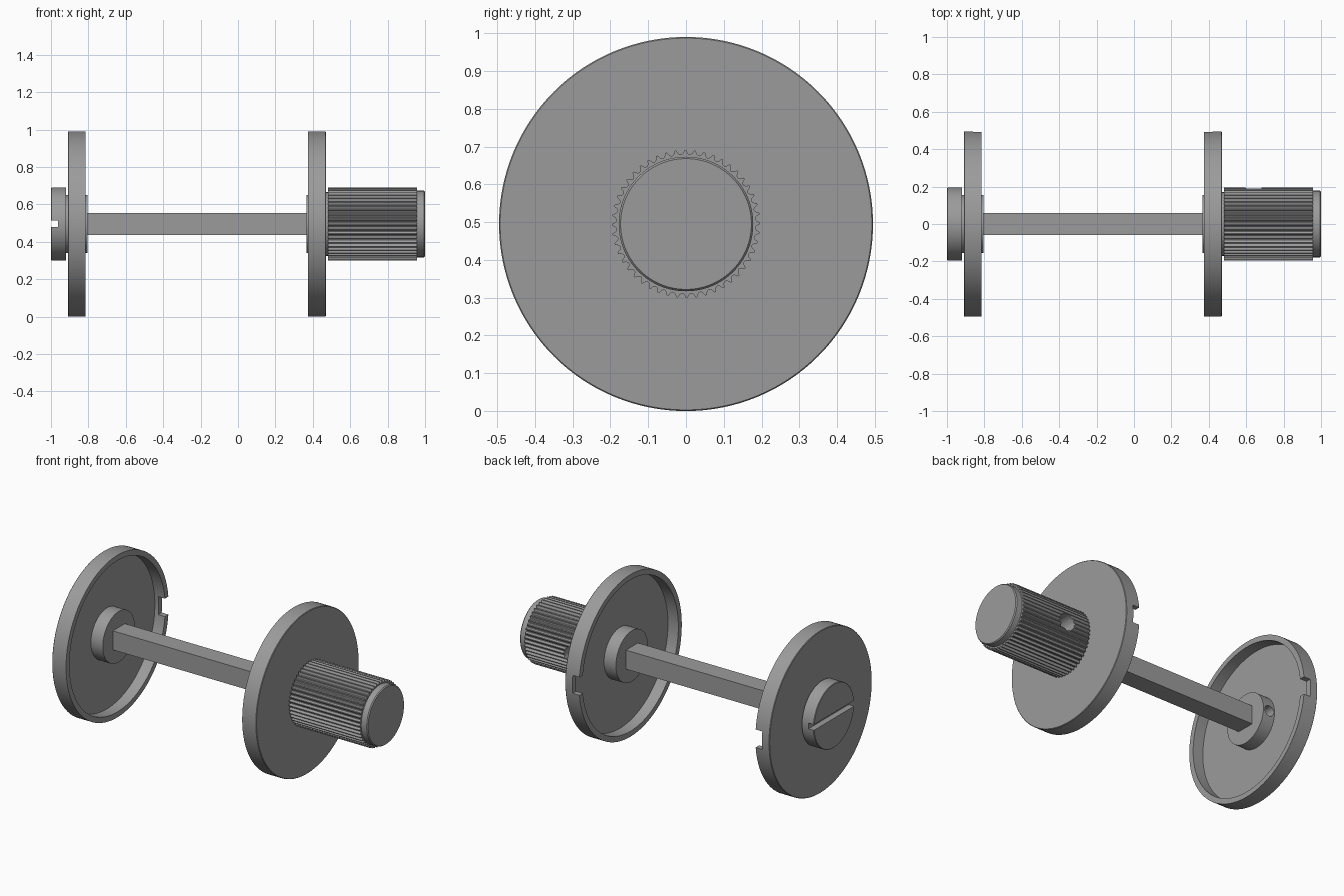
import bpy, bmesh, math
from mathutils import Matrix

if "Cube" in bpy.data.objects:
    bpy.data.objects.remove(bpy.data.objects["Cube"])

CZ = 0.495          # height of the spindle axis
RIBS = 48

grey = bpy.data.materials.new("metal grey")
grey.diffuse_color = (0.33, 0.33, 0.33, 1)
grey.use_nodes = True
grey.node_tree.nodes["Principled BSDF"].inputs["Base Color"].default_value = grey.diffuse_color


def finish(name, bm):
    bmesh.ops.recalc_face_normals(bm, faces=bm.faces[:])
    mesh = bpy.data.meshes.new(name)
    bm.to_mesh(mesh)
    bm.free()
    mesh.materials.append(grey)
    obj = bpy.data.objects.new(name, mesh)
    bpy.context.collection.objects.link(obj)
    return obj


def turned(name, profile, segs=128, groove=lambda t: 0):
    """Loft rings along x; each ring is (x, radius, groove depth)."""
    bm = bmesh.new()
    rings = []
    for x, r, depth in profile:
        ring = []
        for i in range(segs):
            a = 2 * math.pi * i / segs
            rr = r - depth * groove(i)
            ring.append(bm.verts.new((x, rr * math.cos(a), CZ + rr * math.sin(a))))
        rings.append(ring)
    for p, q in zip(rings, rings[1:]):
        for i in range(segs):
            j = (i + 1) % segs
            bm.faces.new((p[i], p[j], q[j], q[i]))
    bm.faces.new(rings[0])
    bm.faces.new(rings[-1])
    return finish(name, bm)


def box(name, lo, hi):
    bm = bmesh.new()
    size = [b - a for a, b in zip(lo, hi)]
    mid = [(a + b) / 2 for a, b in zip(lo, hi)]
    bmesh.ops.create_cube(bm, size=1, matrix=Matrix.Translation(mid) @ Matrix.Diagonal((*size, 1)))
    return finish(name, bm)


def drill(name, x, radius, y0, y1):
    bm = bmesh.new()
    place = Matrix.Translation((x, (y0 + y1) / 2, CZ)) @ Matrix.Rotation(math.pi / 2, 4, 'X')
    bmesh.ops.create_cone(bm, cap_ends=True, segments=32, radius1=radius, radius2=radius,
                          depth=y1 - y0, matrix=place)
    return finish(name, bm)


def cut(obj, cutter):
    mod = obj.modifiers.new("cut", 'BOOLEAN')
    mod.operation = 'DIFFERENCE'
    mod.solver = 'EXACT'
    mod.object = cutter
    bpy.context.view_layer.objects.active = obj
    bpy.ops.object.modifier_apply(modifier=mod.name)
    bpy.data.objects.remove(cutter)


def smooth(obj):
    bpy.ops.object.select_all(action='DESELECT')
    obj.select_set(True)
    bpy.context.view_layer.objects.active = obj
    bpy.ops.object.shade_smooth_by_angle(angle=math.radians(30))


# Dished flanges with hub boss, open sides facing each other
dish = [(-0.91, 0.492), (-0.907, 0.495), (-0.815, 0.495), (-0.815, 0.462),
        (-0.885, 0.462), (-0.885, 0.155), (-0.805, 0.155)]
left_flange = turned("left_flange", [(x, r, 0) for x, r in dish])
right_flange = turned("right_flange", [(-0.44 - x, r, 0) for x, r in dish])

# Rim notches at the back, and the set screw hole in the left boss
cut(left_flange, box("cutter", (-0.86, 0.4, CZ - 0.055), (-0.78, 0.6, CZ + 0.055)))
cut(right_flange, box("cutter", (0.34, 0.4, CZ - 0.055), (0.42, 0.6, CZ + 0.055)))
cut(left_flange, drill("cutter", -0.848, 0.032, 0.08, 0.25))

# Square shaft
shaft = box("square_shaft", (-0.81, -0.058, CZ - 0.058), (0.37, 0.058, CZ + 0.058))

# Slotted end head with a short neck
end_head = turned("slotted_head", [(-1.0, 0.192, 0), (-0.997, 0.195, 0), (-0.92, 0.195, 0),
                                   (-0.92, 0.155, 0), (-0.909, 0.155, 0)])
cut(end_head, box("cutter", (-1.1, -0.3, CZ - 0.015), (-0.963, 0.3, CZ + 0.02)))

# Ribbed knob with a plain end cap
STEPS = 6


def rib_groove(i):
    return (0, 0, 0.7, 1, 1, 0.7)[i % STEPS]


knob = turned("ribbed_knob", [(0.469, 0.17, 0), (0.48, 0.17, 0), (0.48, 0.196, 0.012),
                              (0.957, 0.196, 0.012), (0.957, 0.178, 0),
                              (0.994, 0.178, 0), (1.0, 0.173, 0)],
              segs=RIBS * STEPS, groove=rib_groove)
cut(knob, drill("cutter", 0.64, 0.052, 0.08, 0.3))

for part in (left_flange, right_flange, end_head, knob):
    smooth(part)
